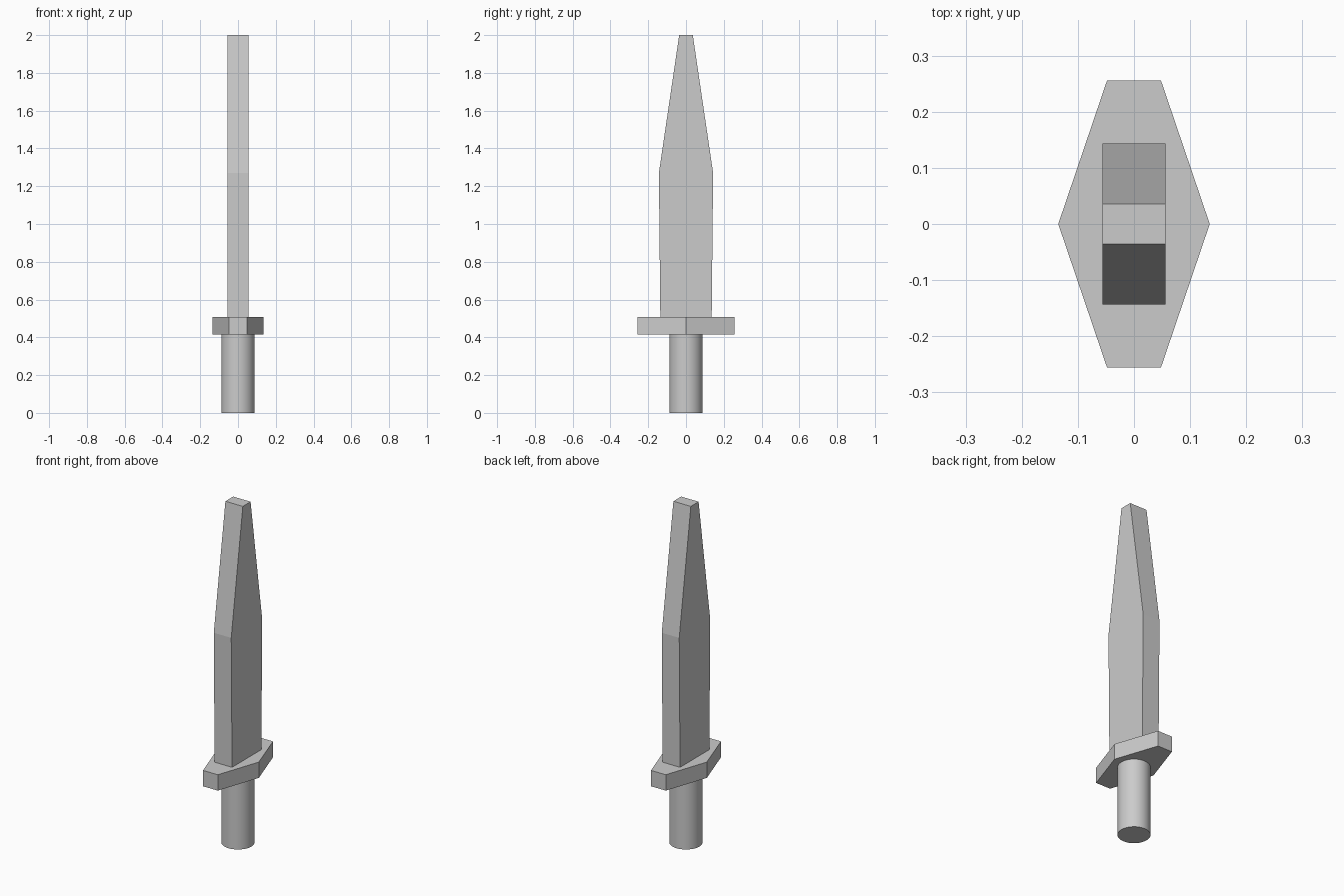
import bpy, bmesh
from mathutils import Vector

if "Cube" in bpy.data.objects:
    bpy.data.objects.remove(bpy.data.objects["Cube"])


def prism(name, outline, extrude):
    """Extrude a flat closed outline into a solid."""
    bm = bmesh.new()
    face = bm.faces.new([bm.verts.new(p) for p in outline])
    result = bmesh.ops.extrude_face_region(bm, geom=[face], use_keep_orig=True)
    moved = [v for v in result["geom"] if isinstance(v, bmesh.types.BMVert)]
    bmesh.ops.translate(bm, verts=moved, vec=Vector(extrude))
    bmesh.ops.recalc_face_normals(bm, faces=bm.faces)
    mesh = bpy.data.meshes.new(name)
    bm.to_mesh(mesh)
    bm.free()
    obj = bpy.data.objects.new(name, mesh)
    bpy.context.collection.objects.link(obj)
    return obj


GUARD_BOTTOM, GUARD_TOP = 0.415, 0.508

# Round grip
bpy.ops.mesh.primitive_cylinder_add(vertices=32, radius=0.088, depth=GUARD_BOTTOM,
                                    location=(0, 0, GUARD_BOTTOM / 2))
grip = bpy.context.object
grip.name = "grip"
bpy.ops.object.shade_smooth_by_angle()

# Six-sided crossguard, long along y
half = [(0.048, -0.256), (0.135, 0), (0.048, 0.256)]
outline = half + [(-x, y) for x, y in reversed(half)]
prism("crossguard", [(x, y, GUARD_BOTTOM) for x, y in outline],
      (0, 0, GUARD_TOP - GUARD_BOTTOM))

# Slab blade, slightly flared then tapering to a blunt tip
edge = [(0.136, GUARD_TOP), (0.1435, 1.27), (0.036, 2.0)]
outline = edge + [(-y, z) for y, z in reversed(edge)]
prism("blade", [(-0.0565, y, z) for y, z in outline], (0.113, 0, 0))
